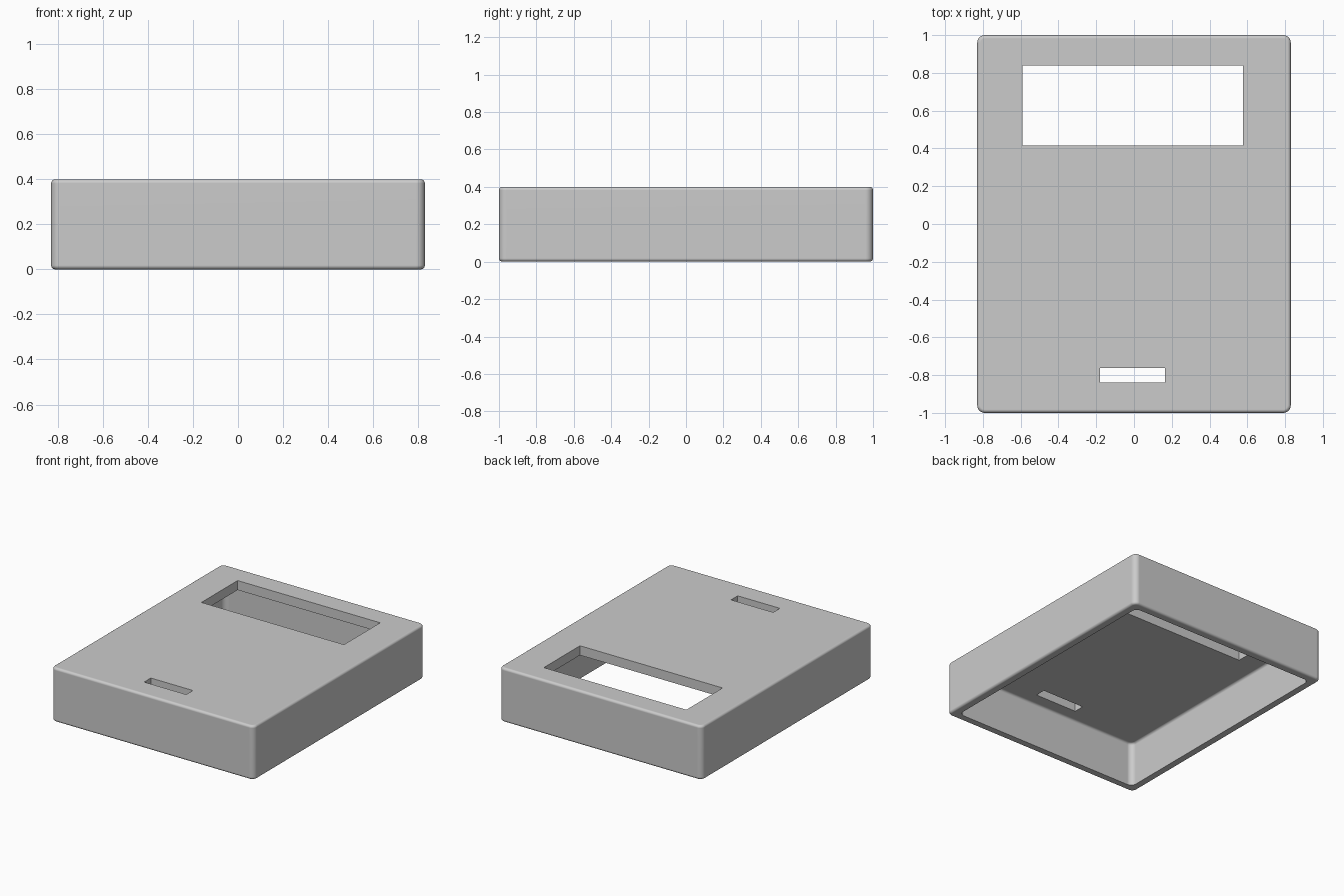
import bpy
import bmesh
from math import radians

cube = bpy.data.objects.get("Cube")
if cube:
    bpy.data.objects.remove(cube, do_unlink=True)

HEIGHT = 0.4
WALL = 0.06
ROOF = 0.07
CORNER = 0.04
EDGE = 0.018

grey = bpy.data.materials.new("light_grey")
grey.use_nodes = True
colour = (0.6, 0.6, 0.6, 1)
grey.diffuse_color = colour
grey.node_tree.nodes["Principled BSDF"].inputs["Base Color"].default_value = colour


def box(name, low, high, corner=0, edge=0, rounded_levels=()):
    """Box between two points, with rounded uprights and rounded rims."""
    bm = bmesh.new()
    bmesh.ops.create_cube(bm, size=1)
    for v in bm.verts:
        v.co = [(a + b) / 2 + c * (b - a) for a, b, c in zip(low, high, v.co)]
    if corner:
        uprights = [e for e in bm.edges
                    if abs(e.verts[0].co.z - e.verts[1].co.z) > 0.1]
        bmesh.ops.bevel(bm, geom=uprights, offset=corner, segments=6,
                        profile=0.5, affect='EDGES')
    for level in rounded_levels:
        rim = [e for e in bm.edges
               if all(abs(v.co.z - level) < 1e-4 for v in e.verts)]
        bmesh.ops.bevel(bm, geom=rim, offset=edge, segments=4,
                        profile=0.5, affect='EDGES')
    bmesh.ops.recalc_face_normals(bm, faces=bm.faces)
    mesh = bpy.data.meshes.new(name)
    bm.to_mesh(mesh)
    bm.free()
    mesh.materials.append(grey)
    obj = bpy.data.objects.new(name, mesh)
    bpy.context.collection.objects.link(obj)
    return obj


# Outer case
case = box("case_shell", (-0.83, -1, 0), (0.83, 1, HEIGHT),
           CORNER, EDGE, (0, HEIGHT))

# Hollow underside, display window and front slot
ceiling = HEIGHT - ROOF
cutters = [
    box("cavity_cutter", (WALL - 0.83, WALL - 1, -0.2),
        (0.83 - WALL, 1 - WALL, ceiling), CORNER, EDGE, (ceiling,)),
    box("window_cutter", (-0.59, 0.415, 0.2), (0.577, 0.838, 0.6)),
    box("slot_cutter", (-0.18, -0.84, 0.2), (0.165, -0.762, 0.6)),
]

bpy.ops.object.select_all(action='DESELECT')
case.select_set(True)
bpy.context.view_layer.objects.active = case
for cutter in cutters:
    cutter.hide_render = True
    mod = case.modifiers.new("cut", 'BOOLEAN')
    mod.operation = 'DIFFERENCE'
    mod.solver = 'EXACT'
    mod.object = cutter
    bpy.ops.object.modifier_apply(modifier=mod.name)
    bpy.data.objects.remove(cutter, do_unlink=True)

# Soft fillets, crisp openings, flat panels
bpy.ops.object.shade_smooth_by_angle(angle=radians(35))
weighted = case.modifiers.new("flat_panels", 'WEIGHTED_NORMAL')
weighted.keep_sharp = True
